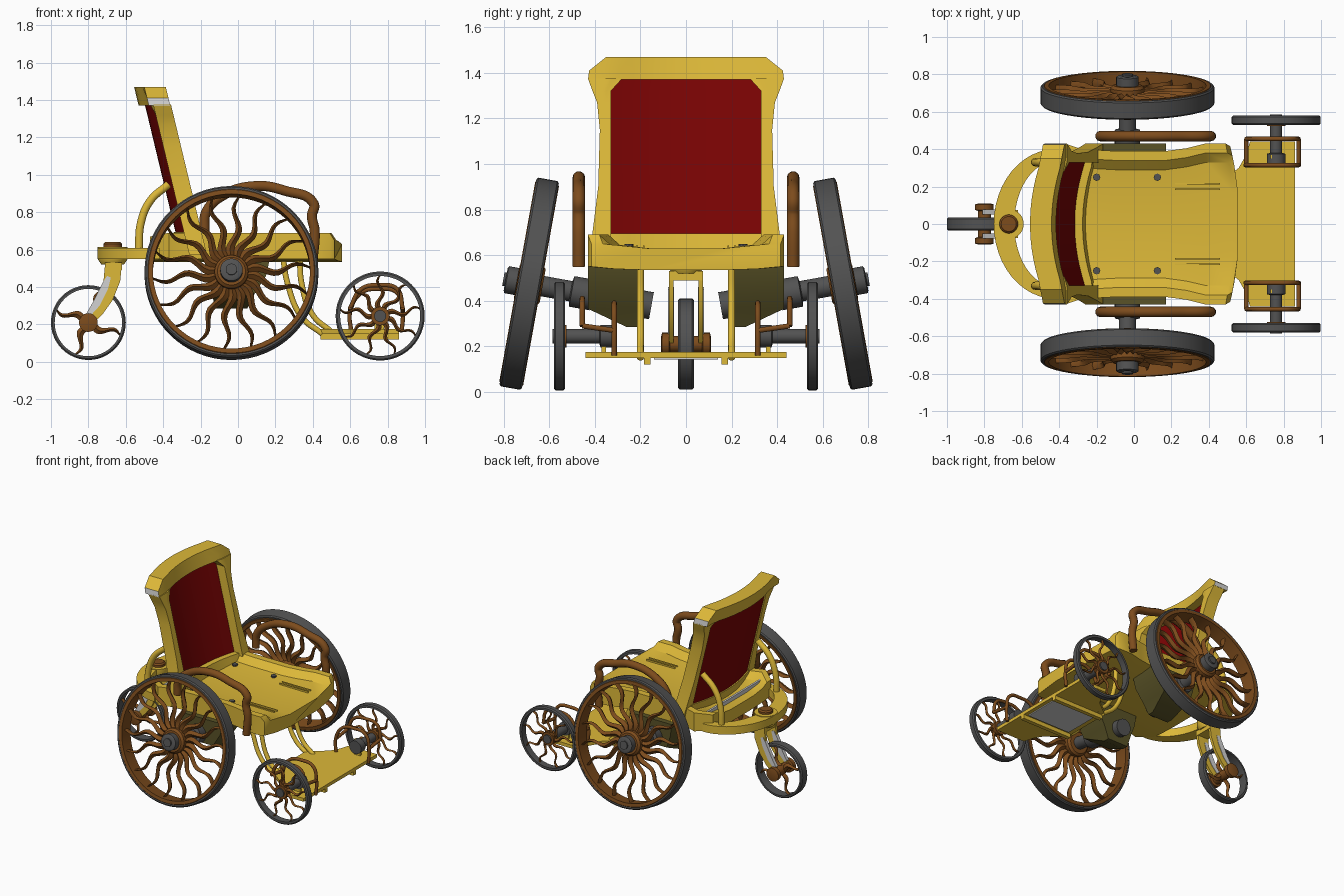
import bpy, bmesh, math
from mathutils import Matrix, Vector

if "Cube" in bpy.data.objects:
    bpy.data.objects.remove(bpy.data.objects["Cube"])

def mat(name, c):
    m = bpy.data.materials.new(name)
    m.diffuse_color = (*c, 1)
    m.use_nodes = True
    m.node_tree.nodes["Principled BSDF"].inputs["Base Color"].default_value = m.diffuse_color
    return m
GOLD = mat("golden yellow", (0.72, 0.48, 0.04))
BROWN = mat("wood brown", (0.205, 0.072, 0.012))
GREY = mat("dark grey", (0.085, 0.085, 0.085))
RED = mat("deep red", (0.19, 0.001, 0.001))
OLIVE = mat("dark olive", (0.10, 0.085, 0.02))
SILVER = mat("silver", (0.65, 0.65, 0.65))
def add(name, me, m, angle, mw=Matrix()):
    me.materials.clear()
    me.materials.append(m)
    me.shade_smooth()
    me.set_sharp_from_angle(angle=math.radians(angle))
    o = bpy.data.objects.new(name, me)
    o.matrix_world = mw
    bpy.context.collection.objects.link(o)
    return o
def obj(name, verts, faces, m, mw=Matrix()):
    me = bpy.data.meshes.new(name)
    me.from_pydata([tuple(v) for v in verts], [], faces)
    bm = bmesh.new()
    bm.from_mesh(me)
    bmesh.ops.remove_doubles(bm, verts=bm.verts, dist=1e-5)
    bmesh.ops.recalc_face_normals(bm, faces=bm.faces)
    bm.to_mesh(me)
    return add(name, me, m, 35, mw)
def loft(name, rings, m):
    """Solid through closed cross sections."""
    n = len(rings[0])
    v = [p for r in rings for p in r]
    f = [(k * n + i, k * n + (i + 1) % n, (k + 1) * n + (i + 1) % n, (k + 1) * n + i)
         for k in range(len(rings) - 1) for i in range(n)]
    return obj(name, v, f + [list(range(n)), list(range(len(v) - n, len(v)))], m)
def prism(name, pts, lo, hi, axis, m):
    """Extrude a 2D outline along y or z."""
    put = {'y': lambda p, d: (p[0], d, p[1]), 'z': lambda p, d: (p[0], p[1], d)}[axis]
    return loft(name, [[put(p, d) for p in pts] for d in (lo, hi)], m)
def box(name, x0, x1, y0, y1, z0, z1, m):
    return prism(name, [(x0, y0), (x1, y0), (x1, y1), (x0, y1)], z0, z1, 'z', m)
def lathe(name, prof, m, mw, closed=False, n=48):
    """Spin (radius, height) points about local z."""
    if not closed:
        prof = [(0, prof[0][1])] + prof + [(0, prof[-1][1])]
    k, f = len(prof), []
    v = [(r * math.cos(2 * math.pi * i / n), r * math.sin(2 * math.pi * i / n), h)
         for i in range(n) for r, h in prof]
    for i in range(n):
        for j in range(k if closed else k - 1):
            a, b = i * k, (i + 1) % n * k
            q = [a + j, a + (j + 1) % k, b + (j + 1) % k, b + j]
            if prof[j][0] == 0: q.pop(3)
            elif prof[(j + 1) % k][0] == 0: q.pop(2)
            f.append(q)
    return obj(name, v, f, m, mw)
def tube(name, pts, r, m):
    cu = bpy.data.curves.new(name, 'CURVE')
    cu.dimensions = '3D'
    cu.bevel_depth, cu.bevel_resolution, cu.use_fill_caps = r, 3, True
    s = cu.splines.new('BEZIER')
    s.bezier_points.add(len(pts) - 1)
    for b, p in zip(s.bezier_points, pts):
        b.co = p
        b.handle_left_type = b.handle_right_type = 'AUTO'
    tmp = bpy.data.objects.new(name + " path", cu)
    bpy.context.collection.objects.link(tmp)
    me = bpy.data.meshes.new_from_object(tmp.evaluated_get(bpy.context.evaluated_depsgraph_get()))
    bpy.data.objects.remove(tmp)
    return add(name, me, m, 50)
def spokes(name, count, r0, r1, w0, w1, amp, waves, th, mw):
    """Flame-shaped wavy spokes."""
    v, f, N = [], [], 14
    for c in range(count):
        R = Matrix.Rotation(2 * math.pi * (c + .25) / count, 3, 'Z')
        base = len(v)
        for i in range(N + 1):
            t = i / N
            r, off, w = r0 + (r1 - r0) * t, amp * math.sin(2 * math.pi * waves * t), w0 + (w1 - w0) * t
            v += [R @ Vector((r, off + a * w, b * th)) for a, b in ((-1, 0), (0, -1), (1, 0), (0, 1))]
        f += [(base + 4 * i + j, base + 4 * i + (j + 1) % 4, base + 4 * i + 4 + (j + 1) % 4,
               base + 4 * i + 4 + j) for i in range(N) for j in range(4)]
        f += [[base + j for j in range(4)], [base + 4 * N + j for j in range(4)]]
    return obj(name, v, f, BROWN, mw)
def axle_frame(c, s, tilt=0):
    z, x = Vector((0, s * math.cos(tilt), math.sin(tilt))), Vector((1, 0, 0))
    return Matrix.Translation(c) @ Matrix((x, z.cross(x), z)).transposed().to_4x4()
def ring(r0, r1, h):
    b = min(0.008, (r1 - r0) * .4)
    return [(r0, -h), (r1 - b, -h), (r1, b - h), (r1, h - b), (r1 - b, h), (r0, h)]

for s, side in ((-1, "near"), (1, "far")):
    # large cambered wheels with axles
    W = axle_frame((-0.035, s * 0.688, 0.475), s, math.radians(10.2))
    flip = Matrix.Diagonal((1, -s, 1, 1))
    lathe(side + " big tire", ring(.44, .465, .05), GREY, W, True, 64)
    lathe(side + " big rim", ring(.42, .452, .053), BROWN, W, True, 64)
    spokes(side + " big spokes", 18, .07, .43, .027, .006, .019, 1.6, .024, W @ flip)
    lathe(side + " big hub", [(.075, -.06), (.09, -.045), (.09, .04), (.075, .055)], BROWN, W)
    lathe(side + " hub cap", [(.06, .05), (.06, .10), (.05, .105), (.03, .105), (.03, .115)], GREY, W)
    lathe(side + " axle", [(.06, -.545), (.06, -.49), (.05, -.48), (.05, -.29), (.068, -.28), (.068, -.19),
                           (.045, -.185), (.045, -.05)], GREY, W)
    loft(side + " motor housing", [[(x, s * y, z) for x, y in ((x0, y0), (x1, y0), (x1, y1), (x0, y1))]
         for x0, x1, y0, y1, z in ((-.18, .17, .19, .43, .55), (-.17, .15, .195, .43, .46),
                                   (-.14, .09, .205, .43, .365), (-.12, .05, .215, .26, .285))], OLIVE)
    # front wheels
    F = axle_frame((0.76, s * 0.555, 0.245), s)
    lathe(side + " front tire", ring(.214, .238, .025), GREY, F, True)
    spokes(side + " front spokes", 9, .03, .219, .016, .005, .015, 1.5, .012, F @ flip)
    lathe(side + " front hub", [(.05, -.03), (.05, .02)], BROWN, F, n=24)
    lathe(side + " front axle", [(.05, -.235), (.05, -.18), (.032, -.175), (.032, .03)], GREY, F, n=24)
    # arched brackets around the front axles
    arch = [(.605, .17), (.60, .28), (.66, .38), (.755, .40), (.85, .38), (.88, .28), (.875, .17)]
    tube(side + " inner bracket", [(x, s * .315, z - .01) for x, z in arch], .012, BROWN)
    tube(side + " outer bracket", [(x, s * .455, z + .01) for x, z in arch[1:-1]], .012, BROWN)
    for x, z in (arch[1], arch[5]):
        tube(side + " bracket bar", [(x, s * .315, z - .01), (x, s * .455, z + .01)], .012, BROWN)
    box(side + " axle upright", .73, .78, *sorted((s * .35, s * .37)), .16, .29, GOLD)
    # armrest
    tube(side + " armrest", [(x, s * .47, z) for x, z in ((-.18, .70), (-.17, .80), (-.08, .89), (.1, .94),
         (.25, .915), (.405, .845), (.395, .78), (.41, .70), (.40, .55))], .028, BROWN)
    # footrest struts and back braces
    for n, path in (("rear", ((.24, .56), (.265, .42), (.34, .24), (.45, .15))),
                    ("front", ((.33, .56), (.34, .42), (.40, .25), (.50, .16)))):
        tube(f"{side} {n} strut", [(x, s * .2, z) for x, z in path], .016, GOLD)
    tube(side + " back brace", [(x, s * .33, z) for x, z in
         ((-.53, .59), (-.52, .74), (-.47, .86), (-.37, .95))], .022, GOLD)
    box(side + " footplate rail", .44, .86, *sorted((s * .155, s * .185)), .12, .155, GOLD)
    # seat screws and slot straps
    for x in (-.2, .125):
        lathe(side + " seat screw", [(.02, 0), (.02, .012)], GREY, Matrix.Translation((x, s * .25, .638)), n=8)
    for y in (.185, .215):
        box(side + " seat slot edge", .22, .46, s * y - .004, s * y + .004, .63, .643, GOLD)

# seat with raised concave sides and bowed front
rings = []
for x, w, zt in [(-.47, .35, .67), (-.37, .43, .69), (-.28, .40, .69), (-.1, .39, .69), (.17, .39, .69),
                 (.28, .405, .69), (.38, .43, .69), (.49, .43, .69), (.515, .415, .65)]:
    sec = [(w * .4, .535), (w * .75, .54), (w, .55), (w, zt), (w - .05, zt), (w - .10, min(zt, .645)),
           (w * .4, .63)]
    sec += [(-y, z) for y, z in reversed(sec)]
    rings.append([(x + max(0, x - .3) * .23 * (1 - (y / w) ** 2), y, z) for y, z in sec])
loft("seat", rings, GOLD)
# backrest: slabs bent to a leaning, bowed surface
def slab(name, rows, d0, d1, m):
    def P(y, z, d):
        return (-.28 - .24 * (z - .695) - .055 * max(0, 1 - (y / .33) ** 2) + d, y, z)
    rings = []
    for z, ya, yb in rows:
        ys = [ya + (yb - ya) * i / 13 for i in range(14)]
        rings.append([P(y, z, d0) for y in ys] + [P(y, z, d1) for y in reversed(ys)])
    return loft(name, rings, m)
slab("back panel", [(.68, -.335, .335), (1.32, -.335, .335), (1.38, -.28, .28)], 0, .018, RED)
rail = slab("back top rail", [(1.37, -.43, .43), (1.41, -.425, .425), (1.47, -.35, .35)], -.035, .08, GOLD)
rail.data.materials.append(SILVER)
for p in rail.data.polygons:          # silver end plates
    p.material_index = int(abs(p.center.y) > .42 and abs(p.normal.y) > .8)
slab("back bottom rail", [(.57, -.38, .38), (.695, -.36, .36)], -.01, .06, GOLD)
for s in (1, -1):
    slab("back side frame", [(z, s * i, s * o) for z, i, o in ((.57, .33, .43), (.7, .33, .41), (.9, .33, .385),
         (1.15, .33, .378), (1.27, .33, .39), (1.32, .33, .41), (1.375, .28, .43))], -.01, .085, GOLD)
box("seat rear lining", -.40, -.385, -.33, .33, .60, .66, SILVER)
# rear horseshoe frame
A = [math.radians(90 + 7.5 * i) for i in range(25)]
outer = [(-.42 + .33 * math.cos(a), .40 * math.sin(a)) for a in A]
inner = [(-.42 + .22 * math.cos(a), .335 * math.sin(a)) for a in reversed(A)]
prism("rear horseshoe frame", outer + inner, .55, .61, 'z', GOLD)
T = Matrix.Translation((-.67, 0, 0))
lathe("caster boss", [(.06, .52), (.08, .55), (.08, .615)], GOLD, T)
lathe("caster cap", [(.05, .60), (.05, .63), (.04, .64)], BROWN, T)
# rear caster
C = axle_frame((-.8, 0, .21), 1)
lathe("caster tire", ring(.18, .2, .035), GREY, C, True)
spokes("caster spokes", 4, .03, .185, .024, .005, .018, 1.0, .015, C)
lathe("caster hub", [(.03, -.11), (.05, -.105), (.05, -.075), (.035, -.07), (.035, .07), (.05, .075),
                     (.05, .105), (.03, .11)], BROWN, C, n=24)
for y in (.065, -.065):
    prism("caster fork", [(-.71, .53), (-.62, .53), (-.63, .43), (-.67, .33), (-.72, .26), (-.79, .19),
          (-.82, .22), (-.77, .31), (-.72, .42)], y - .01, y + .01, 'y', GOLD)
    prism("fork inlay", [(-.70, .46), (-.68, .45), (-.695, .39), (-.74, .30), (-.79, .245), (-.81, .26),
          (-.775, .32), (-.725, .42)], y - .013, y + .013, 'y', SILVER)
box("fork bridge", -.71, -.62, -.075, .075, .49, .53, GOLD)
# footplate
half = [(.43, .2), (.56, .30), (.60, .37), (.62, .44), (.86, .44)]
prism("footplate", half + [(x, -y) for x, y in reversed(half)], .15, .175, 'z', GOLD)
box("footplate underside", .47, .83, -.14, .14, .143, .15, SILVER)
